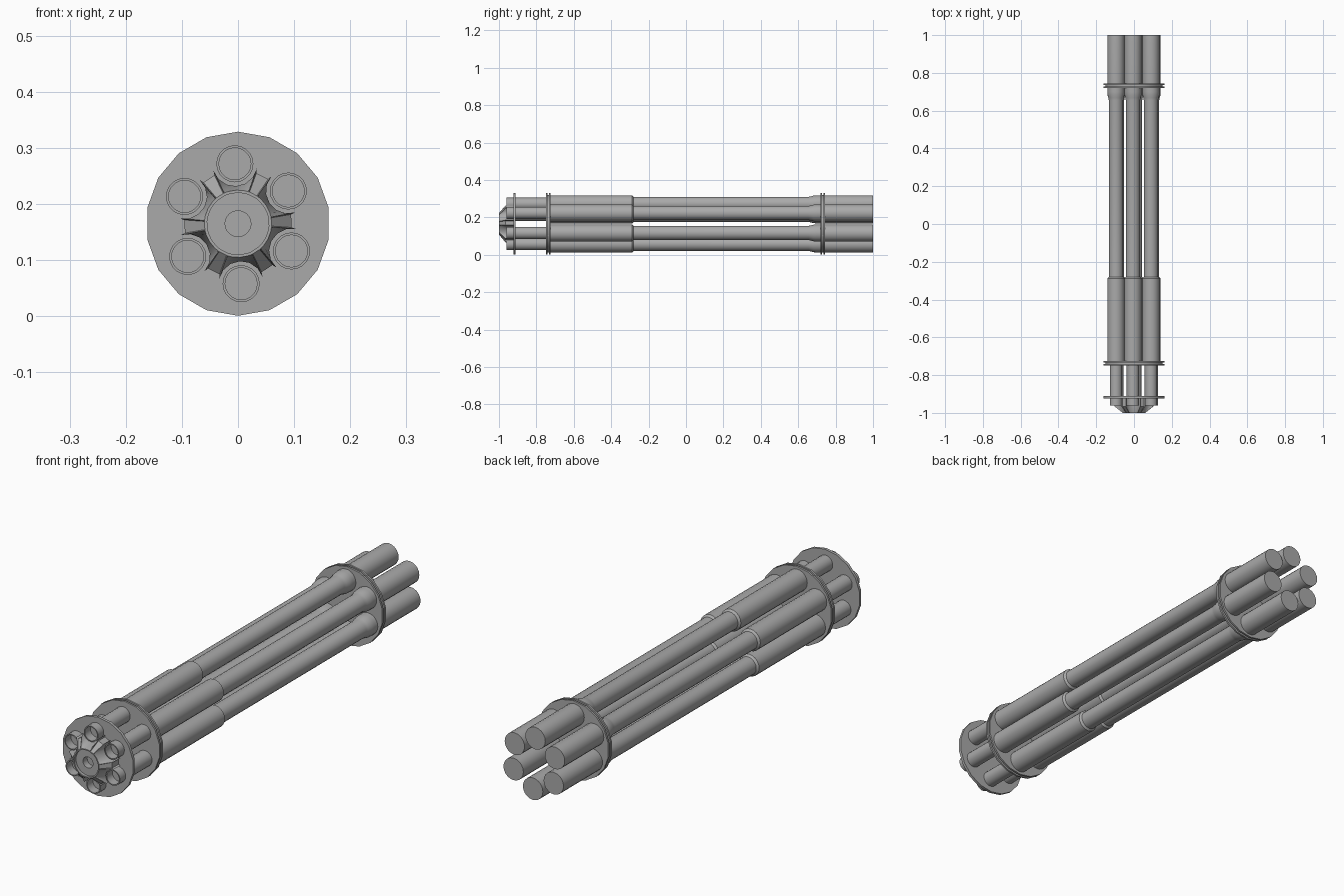
import bpy, bmesh, math

if "Cube" in bpy.data.objects:
    bpy.data.objects.remove(bpy.data.objects["Cube"])

CZ = 0.165            # height of the rotation axis
RING = 0.107          # radius of the barrel circle
BARREL_ANGLES = [math.radians(33 + 60 * k) for k in range(6)]

steel = bpy.data.materials.new("grey steel")
steel.diffuse_color = (0.4, 0.4, 0.4, 1)
steel.use_nodes = True
steel.node_tree.nodes["Principled BSDF"].inputs["Base Color"].default_value = steel.diffuse_color


def loft(name, rings, smooth=30):
    """Skin a list of equal-length point rings and cap both ends."""
    bm = bmesh.new()
    vr = [[bm.verts.new(p) for p in ring] for ring in rings]
    n = len(vr[0])
    for a, b in zip(vr, vr[1:]):
        for i in range(n):
            j = (i + 1) % n
            bm.faces.new((a[i], a[j], b[j], b[i]))
    bm.faces.new(vr[0])
    bm.faces.new(vr[-1])
    bmesh.ops.recalc_face_normals(bm, faces=bm.faces)
    me = bpy.data.meshes.new(name)
    bm.to_mesh(me)
    bm.free()
    me.materials.append(steel)
    ob = bpy.data.objects.new(name, me)
    bpy.context.collection.objects.link(ob)
    bpy.ops.object.select_all(action='DESELECT')
    ob.select_set(True)
    bpy.context.view_layer.objects.active = ob
    bpy.ops.object.shade_smooth_by_angle(angle=math.radians(smooth))
    return ob


def circle(y, r, n, cx=0.0, cz=CZ):
    """Ring around the y direction with a vertex at the top."""
    return [(cx + r * math.sin(2 * math.pi * i / n), y,
             cz + r * math.cos(2 * math.pi * i / n)) for i in range(n)]


def lathe(name, profile, n, cx=0.0, cz=CZ):
    return loft(name, [circle(y, r, n, cx, cz) for y, r in profile])


# six barrels, starting at the bottom of the bore
barrel = [(-0.90, 0.0285), (-0.96, 0.0285), (-0.96, 0.033), (-0.74, 0.033),
          (-0.74, 0.046), (-0.288, 0.046), (-0.28, 0.038), (0.655, 0.038),
          (0.668, 0.0405), (0.682, 0.0445), (0.70, 0.046), (1.0, 0.046)]
for k, a in enumerate(BARREL_ANGLES):
    lathe(f"barrel_{k + 1}", barrel, 20,
          RING * math.cos(a), CZ + RING * math.sin(a))

# clamp plates: single front plate, grooved middle and rear plates
lathe("front_plate", [(-0.923, 0.164), (-0.911, 0.164)], 18)
for name, y in (("middle_clamp", -0.737), ("rear_clamp", 0.731)):
    lathe(name, [(y - 0.012, 0.164), (y - 0.004, 0.164), (y - 0.004, 0.154),
                 (y + 0.004, 0.154), (y + 0.004, 0.164), (y + 0.012, 0.164)], 18)

# fluted hub: outline with a round notch for each barrel
NOTCH = 0.040
outline = []
for a in BARREL_ANGLES:
    bx, bz = RING * math.cos(a), RING * math.sin(a)
    for s in range(-3, 4):
        t = a + math.pi - math.radians(25 * s)
        outline.append((bx + NOTCH * math.cos(t), bz + NOTCH * math.sin(t)))
    for d in (23, 37):
        t = a + math.radians(d)
        outline.append((0.096 * math.cos(t), 0.096 * math.sin(t)))
outline.sort(key=lambda p: math.atan2(p[1], p[0]))


def hub_ring(y, r=None):
    pts = []
    for x, z in outline:
        s = 1 if r is None else r / math.hypot(x, z)
        pts.append((x * s, y, CZ + z * s))
    return pts


# hub front is a cone with a shallow cup and a central hole
loft("hub", [hub_ring(-0.915), hub_ring(-0.965), hub_ring(-1.0, 0.060),
             hub_ring(-1.0, 0.055), hub_ring(-0.988, 0.055),
             hub_ring(-0.988, 0.023), hub_ring(-0.96, 0.023)])
